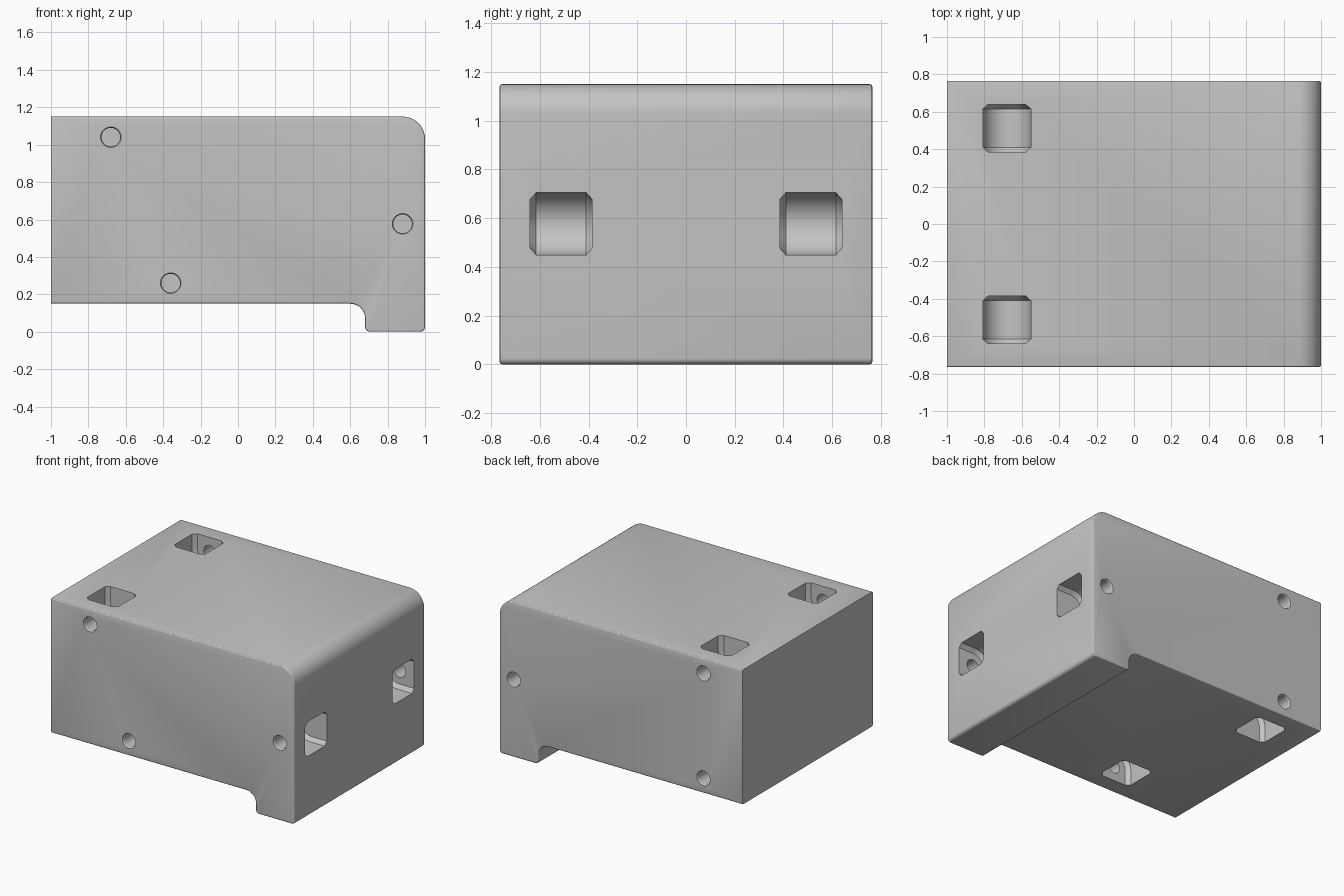
import bpy, bmesh
from math import sin, cos, pi, radians
from mathutils import Vector

cube = bpy.data.objects.get("Cube")
if cube:
    bpy.data.objects.remove(cube, do_unlink=True)

HALF_DEPTH = 0.765
SEGMENTS = 48

grey = bpy.data.materials.new("light grey")
grey.use_nodes = True
colour = (0.55, 0.55, 0.55, 1)
grey.diffuse_color = colour
grey.node_tree.nodes["Principled BSDF"].inputs["Base Color"].default_value = colour


def make_object(name, bm):
    bmesh.ops.recalc_face_normals(bm, faces=bm.faces[:])
    mesh = bpy.data.meshes.new(name)
    bm.to_mesh(mesh)
    bm.free()
    mesh.materials.append(grey)
    obj = bpy.data.objects.new(name, mesh)
    bpy.context.collection.objects.link(obj)
    return obj


def arc(cx, cz, r, start, end, steps):
    angles = [radians(start + (end - start) * i / steps) for i in range(steps + 1)]
    return [(cx + r * cos(a), cz + r * sin(a)) for a in angles]


# Main block: side profile pulled along the depth
profile = [(-1, 0.15)]
profile += arc(0.6, 0.07, 0.08, 90, 0, 10)
profile += arc(0.705, 0.025, 0.025, 180, 270, 5)
profile += arc(0.975, 0.025, 0.025, 270, 360, 5)
profile += arc(0.88, 1.03, 0.12, 0, 90, 14)
profile += [(-1, 1.15)]

bm = bmesh.new()
face = bm.faces.new([bm.verts.new((x, -HALF_DEPTH, z)) for x, z in profile])
pulled = bmesh.ops.extrude_face_region(bm, geom=[face])["geom"]
bmesh.ops.translate(bm, vec=(0, 2 * HALF_DEPTH, 0),
                    verts=[v for v in pulled if isinstance(v, bmesh.types.BMVert)])
bmesh.ops.recalc_face_normals(bm, faces=bm.faces[:])

# Fine rounding on the front and back rims, but not at the flat end
rim = [e for e in bm.edges
       if abs(e.verts[0].co.y - e.verts[1].co.y) < 0.001
       and not all(v.co.x < -0.99 for v in e.verts)]
bmesh.ops.bevel(bm, geom=rim, offset=0.01, segments=3, profile=0.5, affect='EDGES')
block = make_object("block", bm)


def ring_points(rings, x, z, side):
    return [Vector((x + r * cos(2 * pi * i / SEGMENTS), side * y,
                    z + r * sin(2 * pi * i / SEGMENTS)))
            for y, r in rings for i in range(SEGMENTS)]


def hull_cutter(name, points):
    bm = bmesh.new()
    for p in points:
        bm.verts.new(p)
    result = bmesh.ops.convex_hull(bm, input=bm.verts[:])
    loose = [v for v in bm.verts if not v.link_faces]
    bmesh.ops.delete(bm, geom=loose, context='VERTS')
    bmesh.ops.dissolve_limit(bm, angle_limit=radians(0.5),
                             verts=bm.verts[:], edges=bm.edges[:])
    cutter = make_object(name, bm)
    cutter.hide_render = True
    return cutter


def cut(cutter):
    mod = block.modifiers.new("cut", 'BOOLEAN')
    mod.operation = 'DIFFERENCE'
    mod.solver = 'EXACT'
    mod.object = cutter
    bpy.ops.object.modifier_apply(modifier=mod.name)
    bpy.data.objects.remove(cutter, do_unlink=True)


bpy.ops.object.select_all(action='DESELECT')
block.select_set(True)
bpy.context.view_layer.objects.active = block

# Round-bottomed pockets with chamfered ends, each with a bore to the outside
POCKET = [(0.385, 0.1), (0.41, 0.128), (0.615, 0.128), (0.64, 0.1)]
BORE = [(0.6, 0.05), (0.78, 0.05)]
RIM = [(0.755, 0.05), (0.767, 0.056)]
UP, DOWN, LEFT = Vector((0, 0, 0.4)), Vector((0, 0, -0.4)), Vector((0.4, 0, 0))

for side in (-1, 1):
    lower_x = -0.36 if side < 0 else -0.68
    for x, z, way in ((-0.68, 1.04, UP), (0.88, 0.577, LEFT), (lower_x, 0.26, DOWN)):
        base = ring_points(POCKET, x, z, side)
        cut(hull_cutter("pocket_cutter", base + [p + way for p in base]))
        cut(hull_cutter("bore_cutter", ring_points(BORE, x, z, side)))
        cut(hull_cutter("rim_cutter", ring_points(RIM, x, z, side)))

bpy.ops.object.shade_smooth_by_angle(angle=radians(25))
